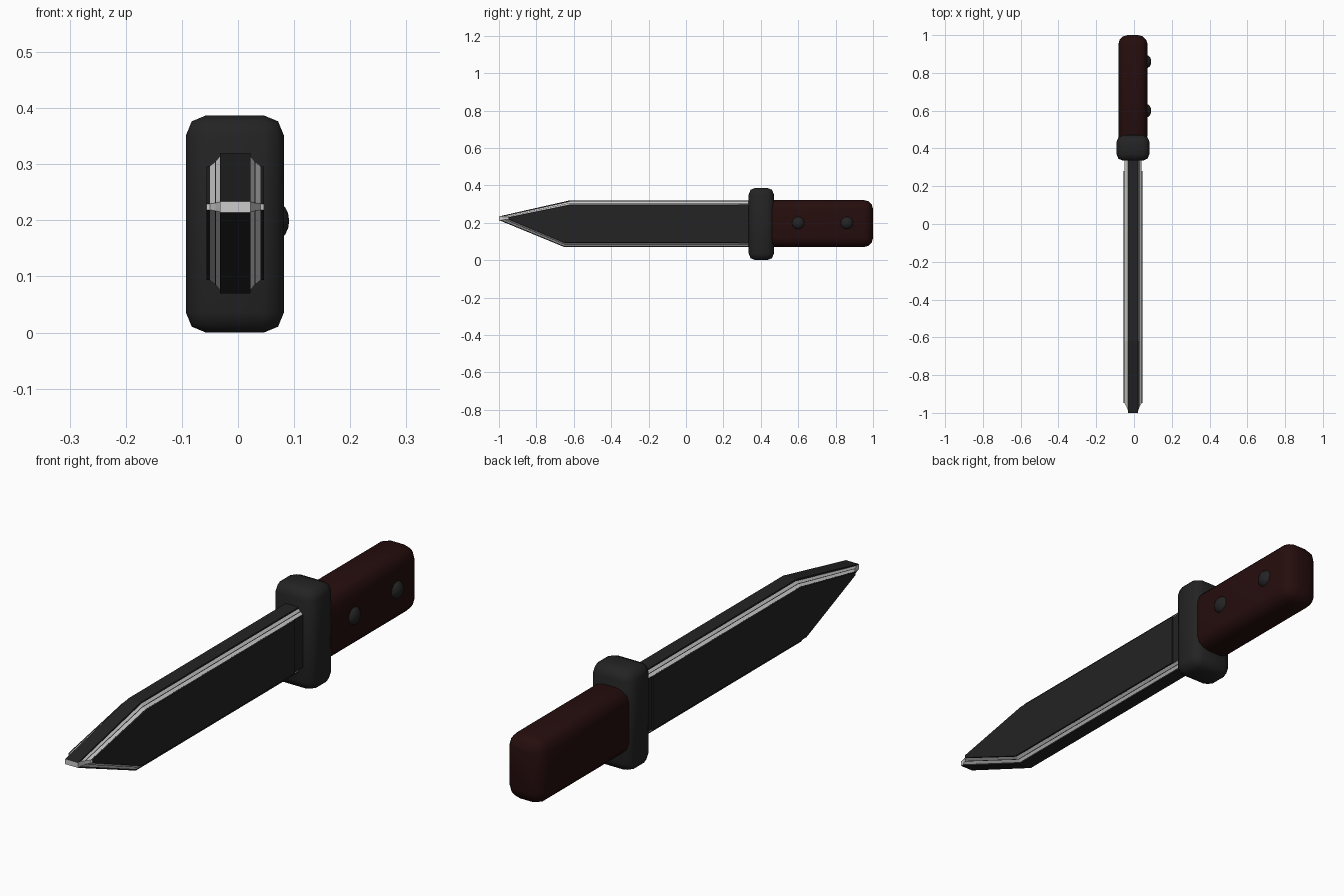
import bpy, bmesh, math

cube = bpy.data.objects.get("Cube")
if cube:
    bpy.data.objects.remove(cube, do_unlink=True)

MID = -0.005  # centre plane of the knife in x


def material(name, rgb):
    m = bpy.data.materials.new(name)
    m.use_nodes = True
    m.diffuse_color = (*rgb, 1)
    m.node_tree.nodes["Principled BSDF"].inputs["Base Color"].default_value = (*rgb, 1)
    return m


dark = material("dark steel", (0.017, 0.017, 0.017))
silver = material("polished silver", (0.6, 0.6, 0.6))
wood = material("dark red wood", (0.019, 0.004, 0.004))


def finish(bm, name, mats):
    bmesh.ops.recalc_face_normals(bm, faces=bm.faces)
    mesh = bpy.data.meshes.new(name)
    bm.to_mesh(mesh)
    bm.free()
    for m in mats:
        mesh.materials.append(m)
    ob = bpy.data.objects.new(name, mesh)
    bpy.context.collection.objects.link(ob)
    return ob


def smooth(ob, angle=50):
    bpy.ops.object.select_all(action="DESELECT")
    bpy.context.view_layer.objects.active = ob
    ob.select_set(True)
    bpy.ops.object.shade_smooth_by_angle(angle=math.radians(angle))


def blade_outline(inset, back):
    """Side outline of the blade, drawn inwards by the inset."""
    top, low, tip = 0.32 - inset, 0.07 + inset, -1 + 2.2 * inset
    half = 0.01 - 0.2 * inset
    return [(back, top), (-0.62, top), (tip, 0.224 + half),
            (tip, 0.224 - half), (-0.65, low), (back, low)]


def loft(name, rings, colours, back):
    """Join outlines at successive x; colours: 0 dark, 1 silver per band."""
    bm = bmesh.new()
    loops = [[bm.verts.new((MID + x, y, z)) for y, z in blade_outline(i, back)]
             for x, i in rings]
    for a, b, c in zip(loops, loops[1:], colours):
        for k in range(len(a)):
            n = (k + 1) % len(a)
            f = bm.faces.new((a[k], a[n], b[n], b[k]))
            f.material_index = 1 if k == 2 else c  # the blunt tip is silver
    bm.faces.new(loops[0])
    bm.faces.new(loops[-1])
    return finish(bm, name, [dark, silver])


# Blade: dark spine, then silver bevels parted by a dark line, out to each flat
half = [(0.027, 0), (0.0275, 0.006), (0.034, 0.014), (0.036, 0.016), (0.045, 0.023)]
bands = [0, 1, 0, 1]
loft("blade", [(-x, i) for x, i in reversed(half)] + half,
     bands[::-1] + [0] + bands, 0.36)

# Raised plate on each flat
for side, s in (("left", 1), ("right", -1)):
    loft(side + "_blade_plate", [(s * 0.044, 0.023), (s * 0.051, 0.024)], [0], 0.28)


def rounded_box(name, low, high, bevel, segments, mat):
    bm = bmesh.new()
    bmesh.ops.create_cube(bm, size=1)
    for v in bm.verts:
        v.co = [(a + b) / 2 + c * (b - a) for a, b, c in zip(low, high, v.co)]
    bmesh.ops.bevel(bm, geom=bm.edges[:], offset=bevel, segments=segments,
                    profile=0.5, affect="EDGES")
    ob = finish(bm, name, [mat])
    smooth(ob)


# Guard and grip
rounded_box("guard", (-0.093, 0.335, 0), (0.082, 0.47, 0.387), 0.036, 2, dark)
rounded_box("grip", (-0.083, 0.42, 0.07), (0.072, 1, 0.322), 0.05, 3, wood)

# Domed rivets on the left side of the grip
for name, y in (("front_rivet", 0.6), ("rear_rivet", 0.86)):
    bm = bmesh.new()
    bmesh.ops.create_uvsphere(bm, u_segments=12, v_segments=8, radius=0.035)
    for v in bm.verts:
        x, vy, z = v.co
        v.co = (0.066 + z * 0.72, y + vy, 0.199 + x)
    smooth(finish(bm, name, [dark]))
